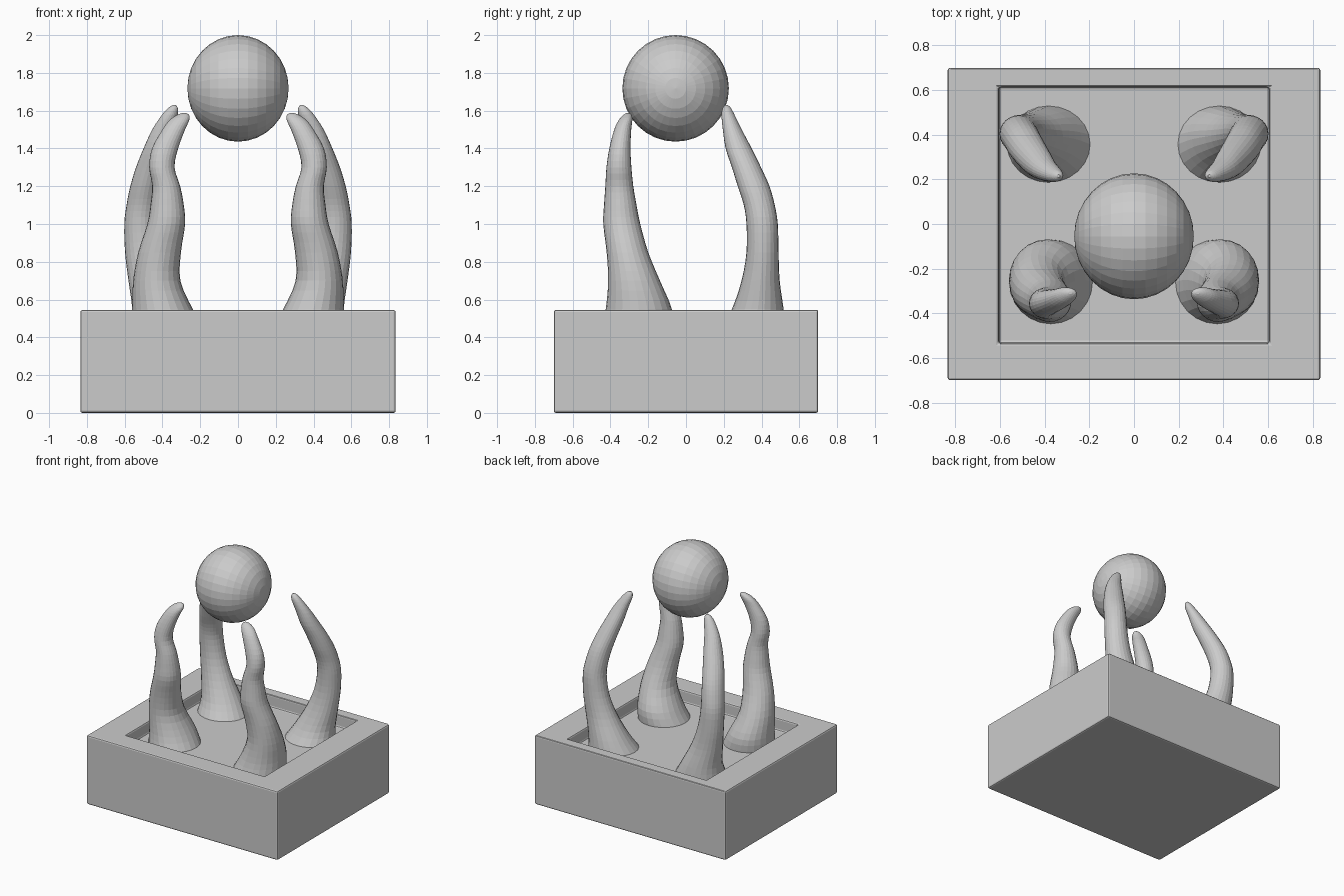
import bpy
import bmesh
import math
from mathutils import Vector

cube = bpy.data.objects.get("Cube")
if cube:
    bpy.data.objects.remove(cube, do_unlink=True)

GREY = (0.6, 0.6, 0.6, 1)
stone = bpy.data.materials.new("plain grey")
stone.use_nodes = True
stone.diffuse_color = GREY
stone.node_tree.nodes["Principled BSDF"].inputs["Base Color"].default_value = GREY


def add_object(name, bm):
    """Turn a bmesh into a named object in the shared material."""
    bmesh.ops.recalc_face_normals(bm, faces=bm.faces)
    mesh = bpy.data.meshes.new(name)
    bm.to_mesh(mesh)
    bm.free()
    mesh.materials.append(stone)
    obj = bpy.data.objects.new(name, mesh)
    bpy.context.collection.objects.link(obj)
    return obj


def loft(name, rings):
    """Skin a stack of point rings and cap both ends."""
    bm = bmesh.new()
    loops = [[bm.verts.new(p) for p in ring] for ring in rings]
    for low, high in zip(loops, loops[1:]):
        for i in range(len(low)):
            j = (i + 1) % len(low)
            bm.faces.new((low[i], low[j], high[j], high[i]))
    bm.faces.new(loops[0])
    bm.faces.new(loops[-1])
    return add_object(name, bm)


def rectangle(half_x, front, back, z):
    return [(-half_x, front, z), (half_x, front, z), (half_x, back, z), (-half_x, back, z)]


def ellipse(row, side, count=24):
    z, x, y, rx, ry = row
    angles = [math.tau * i / count for i in range(count)]
    return [(side * (x + rx * math.cos(a)), y + ry * math.sin(a), z) for a in angles]


def smooth_rows(rows, steps=3):
    """Catmull-Rom interpolation through the cross-section rows."""
    pts = [Vector(r) for r in rows]
    pts = [pts[0]] + pts + [pts[-1]]
    result = []
    for a, b, c, d in zip(pts, pts[1:], pts[2:], pts[3:]):
        for k in range(steps):
            t = k / steps
            result.append(b + (c - a) * (t / 2)
                          + (a * 2 - b * 5 + c * 4 - d) * (t * t / 2)
                          + (b * 3 - a - c * 3 + d) * (t ** 3 / 2))
    return result + [pts[-1]]


# Base: a block with a shallow tray sunk into its top
base = loft("base_tray", [
    rectangle(0.835, -0.7, 0.7, 0),
    rectangle(0.835, -0.7, 0.7, 0.545),
    rectangle(0.605, -0.535, 0.615, 0.545),
    rectangle(0.605, -0.535, 0.615, 0.45),
])
bevel = base.modifiers.new("soft edges", "BEVEL")
bevel.width = 0.012
bevel.segments = 2

# Tentacle cross-sections: height, centre x, centre y, radius x, radius y
FRONT = [
    (0.44, 0.37, -0.26, 0.19, 0.19),
    (0.55, 0.4, -0.25, 0.16, 0.175),
    (0.7, 0.43, -0.275, 0.125, 0.137),
    (0.85, 0.415, -0.31, 0.113, 0.11),
    (1.0, 0.38, -0.34, 0.1, 0.098),
    (1.1, 0.375, -0.348, 0.088, 0.086),
    (1.2, 0.38, -0.353, 0.074, 0.074),
    (1.3, 0.403, -0.355, 0.067, 0.066),
    (1.4, 0.386, -0.35, 0.069, 0.056),
    (1.5, 0.34, -0.335, 0.06, 0.045),
    (1.55, 0.31, -0.32, 0.052, 0.036),
    (1.577, 0.291, -0.31, 0.032, 0.022),
    (1.588, 0.285, -0.308, 0.008, 0.006),
]
BACK = [
    (0.44, 0.38, 0.355, 0.19, 0.175),
    (0.55, 0.41, 0.38, 0.15, 0.137),
    (0.7, 0.462, 0.395, 0.118, 0.101),
    (0.85, 0.5, 0.405, 0.098, 0.085),
    (1.0, 0.515, 0.403, 0.087, 0.083),
    (1.1, 0.507, 0.388, 0.083, 0.082),
    (1.2, 0.49, 0.358, 0.08, 0.084),
    (1.3, 0.464, 0.32, 0.076, 0.077),
    (1.4, 0.432, 0.279, 0.068, 0.069),
    (1.5, 0.398, 0.245, 0.056, 0.05),
    (1.58, 0.36, 0.222, 0.041, 0.034),
    (1.615, 0.344, 0.216, 0.025, 0.021),
    (1.63, 0.338, 0.215, 0.007, 0.006),
]
for row_name, rows in (("front", FRONT), ("back", BACK)):
    for side_name, side in (("left", 1), ("right", -1)):
        rings = [ellipse(r, side) for r in smooth_rows(rows)]
        loft(f"{row_name}_{side_name}_tentacle", rings)

# Ball: a faceted globe with its poles on the x axis
bm = bmesh.new()
bmesh.ops.create_uvsphere(bm, u_segments=32, v_segments=16, radius=0.282)
ball = add_object("ball", bm)
ball.rotation_euler = (0, math.pi / 2, 0)
ball.scale = (1, 1, 0.95)
ball.location = (0, -0.055, 1.718)
